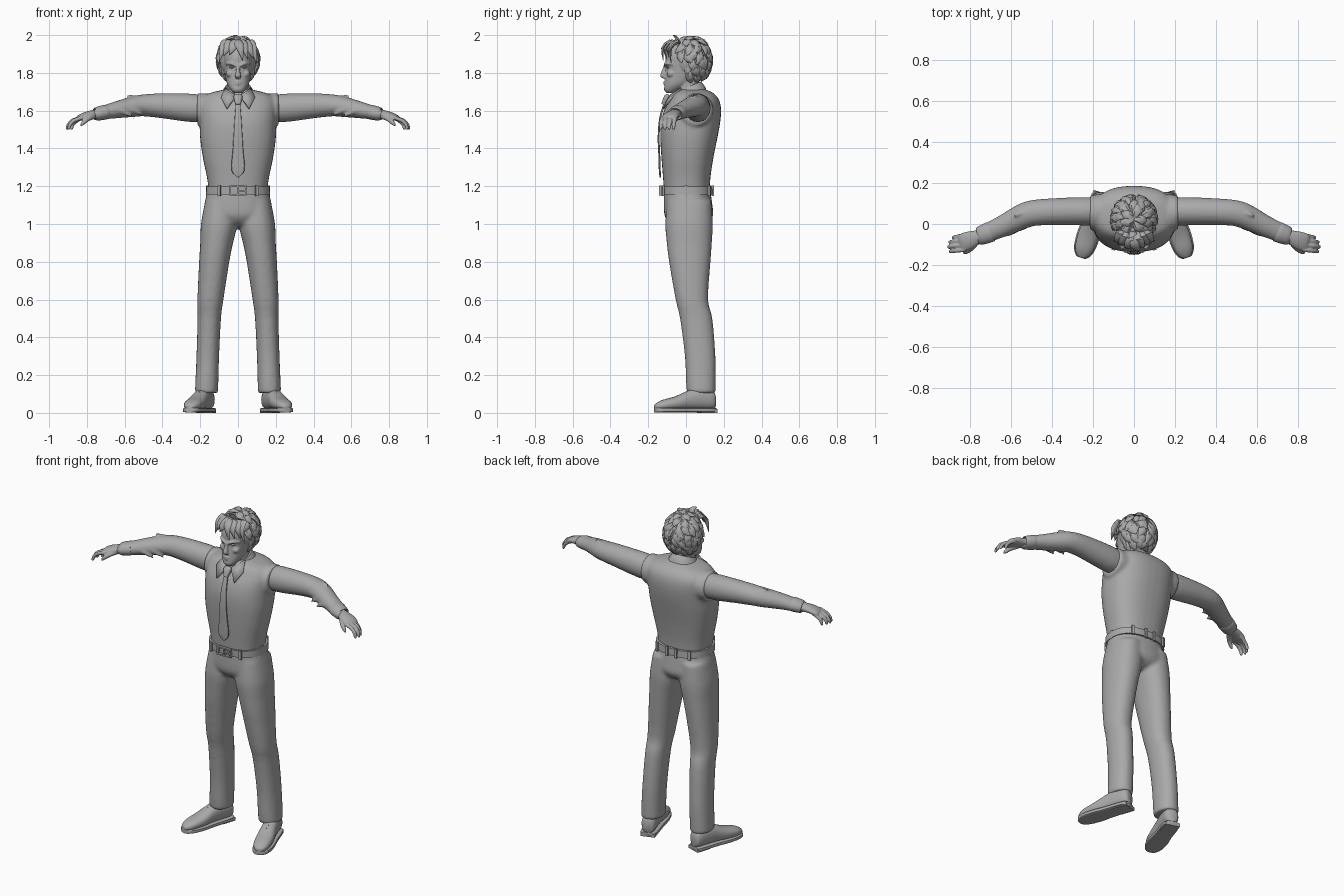
import bpy, bmesh, math, random
from mathutils import Vector, Matrix

if "Cube" in bpy.data.objects:
    bpy.data.objects.remove(bpy.data.objects["Cube"])
random.seed(4)
UP = Vector((0, 0, 1))
made = []

grey = bpy.data.materials.new("plain_grey")
grey.use_nodes = True
grey.diffuse_color = (0.4, 0.4, 0.4, 1)
grey.node_tree.nodes["Principled BSDF"].inputs["Base Color"].default_value = grey.diffuse_color


def loft(bm, rows, side=(1, 0, 0), axis=None, sides=20, power=2, steps=3):
    """Skin a closed tube through rows of x, y, z, half size along side, other half size."""
    path = []
    for i in range(len(rows) - 1):
        before, here, there = rows[max(i - 1, 0)], rows[i], rows[i + 1]
        after = rows[min(i + 2, len(rows) - 1)]
        for k in range(steps):
            t = k / steps
            path.append([b + t / 2 * (c - a + t * (2*a - 5*b + 4*c - d + t * (3*b - a - 3*c + d)))
                         for a, b, c, d in zip(before, here, there, after)])
    path.append(rows[-1])
    rings = []
    for i, p in enumerate(path):
        ahead, back = path[min(i + 1, len(path) - 1)], path[max(i - 1, 0)]
        along = Vector(axis) if axis else Vector(ahead[:3]) - Vector(back[:3])
        v = along.cross(Vector(side)).normalized()
        u = v.cross(along).normalized()
        ring = []
        for j in range(sides):
            angle = math.tau * j / sides
            c, s = (math.copysign(abs(f) ** (2 / power), f) for f in (math.cos(angle), math.sin(angle)))
            ring.append(bm.verts.new(Vector(p[:3]) + u * c * max(p[3], .001) + v * s * max(p[4], .001)))
        rings.append(ring)
    for low, high in zip(rings, rings[1:]):
        for j in range(sides):
            m = (j + 1) % sides
            bm.faces.new((low[j], low[m], high[m], high[j]))
    bm.faces.new(rings[0][::-1])
    bm.faces.new(rings[-1])


def slices(rows):
    """Turn rows of z, inner x, outer x, front y, back y into loft rows."""
    return [((i + o) / 2, (f + b) / 2, z, (o - i) / 2, (b - f) / 2) for z, i, o, f, b in rows]


def flip(rows):
    return [(-r[0], *r[1:]) for r in rows]


def ball(bm, place, size):
    matrix = Matrix.Translation(place) @ Matrix.Diagonal((*size, 1))
    bmesh.ops.create_uvsphere(bm, u_segments=20, v_segments=12, radius=1, matrix=matrix)


def box(bm, place, size, turn=0):
    matrix = Matrix.Translation(place) @ Matrix.Rotation(turn, 4, "Z") @ Matrix.Diagonal((*size, 1))
    bmesh.ops.create_cube(bm, size=1, matrix=matrix)


def finish(name, bm, voxel=0, smooth=4, mirror=False, thick=0):
    bmesh.ops.recalc_face_normals(bm, faces=bm.faces)
    mesh = bpy.data.meshes.new(name)
    bm.to_mesh(mesh)
    bm.free()
    mesh.materials.append(grey)
    obj = bpy.data.objects.new(name, mesh)
    bpy.context.scene.collection.objects.link(obj)
    if thick:
        obj.modifiers.new("thickness", "SOLIDIFY").thickness = thick
    if voxel:
        fuse = obj.modifiers.new("fuse", "REMESH")
        fuse.mode, fuse.voxel_size, fuse.use_smooth_shade = "VOXEL", voxel, True
        relax = obj.modifiers.new("relax", "SMOOTH")
        relax.factor, relax.iterations = .5, smooth
    if mirror:
        obj.modifiers.new("mirror", "MIRROR").use_mirror_merge = False
    made.append(obj)


# Trousers: pelvis and two legs fused together
bm = bmesh.new()
loft(bm, slices([(1.2, -.158, .158, -.115, .125), (1.1, -.177, .177, -.118, .14),
                 (1.04, -.17, .17, -.112, .143), (1, -.1, .1, -.08, .11),
                 (.985, -.04, .04, -.04, .07)]), axis=UP, sides=32, power=2.3)
leg = slices([(1.12, .005, .175, -.1, .135), (1, .003, .196, -.11, .142), (.9, .026, .2, -.102, .137),
              (.8, .046, .206, -.09, .13), (.6, .077, .215, -.055, .117), (.5, .09, .214, -.032, .14),
              (.3, .1, .22, -.006, .156), (.16, .104, .226, 0, .157), (.105, .106, .228, .005, .156)])
loft(bm, leg, axis=UP, sides=28, power=2.2)
loft(bm, flip(leg), axis=UP, sides=28, power=2.2)
finish("trousers", bm, .011)

# Waistcoat with raised armholes
bm = bmesh.new()
loft(bm, slices([(1.18, -.155, .155, -.117, .125), (1.25, -.165, .165, -.122, .13),
                 (1.35, -.186, .186, -.13, .145), (1.45, -.2, .2, -.136, .165),
                 (1.53, -.203, .203, -.134, .18), (1.6, -.207, .207, -.117, .186),
                 (1.65, -.203, .203, -.09, .178), (1.685, -.17, .17, -.07, .155),
                 (1.706, -.1, .1, -.05, .12), (1.715, -.05, .05, -.03, .09)]), axis=UP, sides=36, power=2.4)
hole = [(.1, .055, 1.605, .07, .08), (.17, .055, 1.605, .086, .09), (.216, .055, 1.607, .086, .084)]
loft(bm, hole, side=UP, axis=(1, 0, 0))
loft(bm, flip(hole), side=UP, axis=(1, 0, 0))
finish("waistcoat", bm, .01, 3)

# Sleeves with slanted cloth folds
bm = bmesh.new()
loft(bm, [(.17, .06, 1.612, .068, .068), (.25, .062, 1.615, .075, .069), (.4, .06, 1.626, .066, .065),
          (.5, .052, 1.628, .058, .063), (.56, .03, 1.62, .054, .06), (.64, -.01, 1.605, .045, .052),
          (.72, -.045, 1.588, .035, .047)], side=UP, sides=24)
for x, y, z in ((.5, -.004, 1.62), (.55, -.024, 1.6), (.6, -.046, 1.59), (.53, .06, 1.665)):
    loft(bm, [(x - .05, y + .02, z - .03, .004, .004), (x, y, z, .012, .01),
              (x + .06, y - .02, z + .02, .004, .004)], side=UP, sides=10)
finish("sleeves", bm, .008, 3, True)

# Cuffs
bm = bmesh.new()
loft(bm, [(.695, -.036, 1.594, .03, .04), (.7, -.038, 1.593, .039, .05), (.75, -.058, 1.582, .035, .045),
          (.756, -.06, 1.581, .026, .036)], side=UP, sides=24)
finish("cuffs", bm, mirror=True)

# Hands: palm, curled fingers and thumb
bm = bmesh.new()
loft(bm, [(.73, -.052, 1.584, .024, .032), (.76, -.063, 1.581, .024, .034), (.8, -.078, 1.574, .021, .043),
          (.835, -.09, 1.563, .016, .044), (.85, -.094, 1.557, .009, .036)], side=UP)
for i in range(4):
    y, reach = -.056 - .023 * i, (.885, .902, .908, .9)[i]
    loft(bm, [(.825, y, 1.563, .012, .011), (reach - .035, y - .004, 1.549, .011, .0105),
              (reach - .012, y - .008, 1.528, .01, .0095), (reach - .004, y - .01, 1.505, .008, .008),
              (reach - .005, y - .01, 1.499, .003, .003)], side=(0, 1, 0), sides=12)
loft(bm, [(.765, -.085, 1.572, .017, .015), (.795, -.12, 1.556, .013, .013), (.82, -.136, 1.535, .011, .011),
          (.833, -.139, 1.518, .004, .004)], side=UP, sides=12)
finish("hands", bm, .004, 2, True)

# Head: skull, neck, brow, nose, cheeks, lips and ears fused together
bm = bmesh.new()
loft(bm, slices([(1.694, -.022, .022, -.103, -.06), (1.71, -.038, .038, -.116, -.03),
                 (1.74, -.057, .057, -.113, .02), (1.78, -.067, .067, -.109, .07),
                 (1.82, -.074, .074, -.105, .1), (1.86, -.078, .078, -.11, .11),
                 (1.9, -.078, .078, -.104, .11), (1.945, -.06, .06, -.075, .09),
                 (1.965, -.025, .025, -.03, .05)]), axis=UP, sides=32, power=2.2)
loft(bm, [(0, .025, 1.64, .075, .07), (0, .015, 1.7, .06, .062), (0, .01, 1.8, .056, .06)], axis=UP)
loft(bm, [(0, -.104, 1.85, .009, .009), (0, -.115, 1.815, .01, .012), (0, -.124, 1.783, .016, .013),
          (0, -.112, 1.77, .012, .009)], axis=UP, sides=14)
for s in (-1, 1):
    loft(bm, [(s * .008, -.112, 1.836, .007, .007), (s * .036, -.106, 1.85, .008, .008),
              (s * .064, -.07, 1.846, .005, .005)], side=UP, sides=10)
    ball(bm, (s * .042, -.078, 1.795), (.022, .024, .02))
    ball(bm, (s * .078, .012, 1.82), (.012, .02, .032))
for z, drop in ((1.752, 1.747), (1.741, 1.738)):
    loft(bm, [(-.028, -.098, drop, .004, .004), (0, -.115, z, .005, .006),
              (.028, -.098, drop, .004, .004)], side=UP, sides=8)
finish("head", bm, .0045, 2)

# Eyes
bm = bmesh.new()
ball(bm, (.032, -.096, 1.83), (.014, .009, .006))
finish("eyes", bm, mirror=True)

# Hair: cap covered by rows of overlapping tapering locks
bm = bmesh.new()
middle = Vector((0, .025, 1.868))
ball(bm, middle, (.098, .1, .115))


def on_scalp(tilt, turn, lift):
    return middle + (1 + lift) * Vector((.098 * math.sin(tilt) * math.cos(turn),
                                         .1 * math.sin(tilt) * math.sin(turn), .112 * math.cos(tilt)))


def lock(points, width, across):
    sizes = ((.55, .3), (1, .5), (.75, .36), (.06, .06))
    loft(bm, [(*p, width * a, width * b) for p, (a, b) in zip(points, sizes)], side=across, sides=6, steps=2)


for row, count in enumerate((5, 10, 14, 16, 16, 14, 12)):
    for k in range(count):
        turn = math.tau * (k + row % 2 / 2 + random.uniform(-.2, .2)) / count
        tilt = math.radians(4 + 19 * row + random.uniform(-4, 4))
        front = -math.sin(turn)
        if (front > .55 and row > 1) or (front > .15 and row > 3):
            continue
        swirl, rise = random.uniform(-.2, .2), random.uniform(.14, .24)
        lock([on_scalp(tilt, turn, 0), on_scalp(tilt + .25, turn + swirl / 3, .08),
              on_scalp(tilt + .45, turn + swirl, .13), on_scalp(tilt + .62, turn + swirl * 2, rise)],
             .024, (-math.sin(turn), math.cos(turn), 0))
# Fringe swept from the parting, with one standing lock at the crown
for start, end, low in ((-.06, -.1, 1.86), (-.04, -.075, 1.89), (-.015, -.045, 1.895), (.0, .025, 1.865),
                        (.02, .052, 1.875), (.04, .08, 1.88), (.06, .1, 1.85)):
    edge = abs(end) * .55
    lock([(start, -.035, 1.955), (start * 1.1, -.1 + edge, 1.965), ((start + end) / 2, -.137 + edge, 1.93),
          (end, -.134 + edge, low)], .025, (1, 0, 0))
lock([(.0, -.04, 1.95), (-.005, -.045, 1.975), (-.012, -.055, 1.992), (-.025, -.07, 1.998)], .02, (1, 0, 0))
finish("hair", bm)

# Shirt collar: band round the neck and two pointed flaps
bm = bmesh.new()
loft(bm, [(0, .022, 1.68, .092, .092), (0, .018, 1.705, .08, .083), (0, .014, 1.728, .066, .069)],
     axis=(0, -.4, 1), sides=28)
finish("collar_band", bm)
bm = bmesh.new()
corners = ((.01, -.088, 1.682), (.068, -.03, 1.722), (.09, -.08, 1.672), (.06, -.124, 1.613))
bm.faces.new([bm.verts.new(c) for c in corners])
finish("collar_flaps", bm, mirror=True, thick=.01)

# Necktie: knot and blade
bm = bmesh.new()
loft(bm, [(0, -.09, 1.678, .02, .012), (0, -.102, 1.67, .023, .016), (0, -.12, 1.632, .013, .011)], power=3)
loft(bm, [(0, -.113, 1.64, .012, .006), (0, -.137, 1.56, .018, .005), (0, -.145, 1.46, .024, .005),
          (0, -.142, 1.38, .029, .005), (0, -.139, 1.285, .035, .005), (0, -.136, 1.246, .002, .004)],
     sides=12, power=4)
finish("necktie", bm)

# Belt with loops and buckle
bm = bmesh.new()
loft(bm, slices([(1.156, -.17, .17, -.128, .142), (1.198, -.168, .168, -.13, .14)]),
     axis=UP, sides=40, power=2.4, steps=1)
finish("belt", bm)
bm = bmesh.new()
for x, y, turn in ((.1, -.122, .3), (.162, .0, 1.5), (.11, .125, -.4), (.03, .142, 0)):
    for s in (-1, 1):
        box(bm, (s * x, y, 1.177), (.016, .012, .056), s * turn)
finish("belt_loops", bm)
bm = bmesh.new()
for x in (-.042, .0, .042):
    box(bm, (x, -.134, 1.177), (.008, .016, .05))
for z in (1.155, 1.199):
    box(bm, (0, -.134, z), (.092, .016, .008))
box(bm, (.02, -.136, 1.177), (.04, .012, .008))
finish("belt_buckle", bm)

# Shoes, built pointing forward and then splayed outward
splay = Matrix.Translation((.155, .155, 0)) @ Matrix.Rotation(.31, 4, "Z")
upper = [(0, -.002, .06, .022, .032), (0, -.02, .07, .04, .052), (0, -.09, .076, .044, .058),
         (0, -.15, .068, .045, .05), (0, -.22, .052, .051, .036), (0, -.29, .042, .045, .027),
         (0, -.325, .035, .028, .017), (0, -.336, .032, .012, .01)]
bm = bmesh.new()
loft(bm, upper, axis=(0, -1, 0), sides=24, power=2.3)
bm.transform(splay)
finish("shoe_uppers", bm, mirror=True)
bm = bmesh.new()
loft(bm, [(0, y, .015, w + .006, .012) for x, y, z, w, h in upper], axis=(0, -1, 0), power=6)
box(bm, (0, -.045, .01), (.085, .085, .02))
bm.transform(splay)
finish("shoe_soles", bm, mirror=True)
bm = bmesh.new()
for k in range(5):
    y, z = -.115 - .022 * k, .131 - .0105 * k
    loft(bm, [(-.026, y, z - .012, .004, .004), (0, y - .004, z, .004, .004), (.026, y, z - .012, .004, .004)],
         side=UP, sides=8)
bm.transform(splay)
finish("shoe_laces", bm, mirror=True)

# Smooth shading with crisp edges kept
bpy.ops.object.select_all(action="DESELECT")
for obj in made:
    obj.select_set(True)
bpy.context.view_layer.objects.active = made[0]
bpy.ops.object.shade_smooth_by_angle(angle=math.radians(40))
